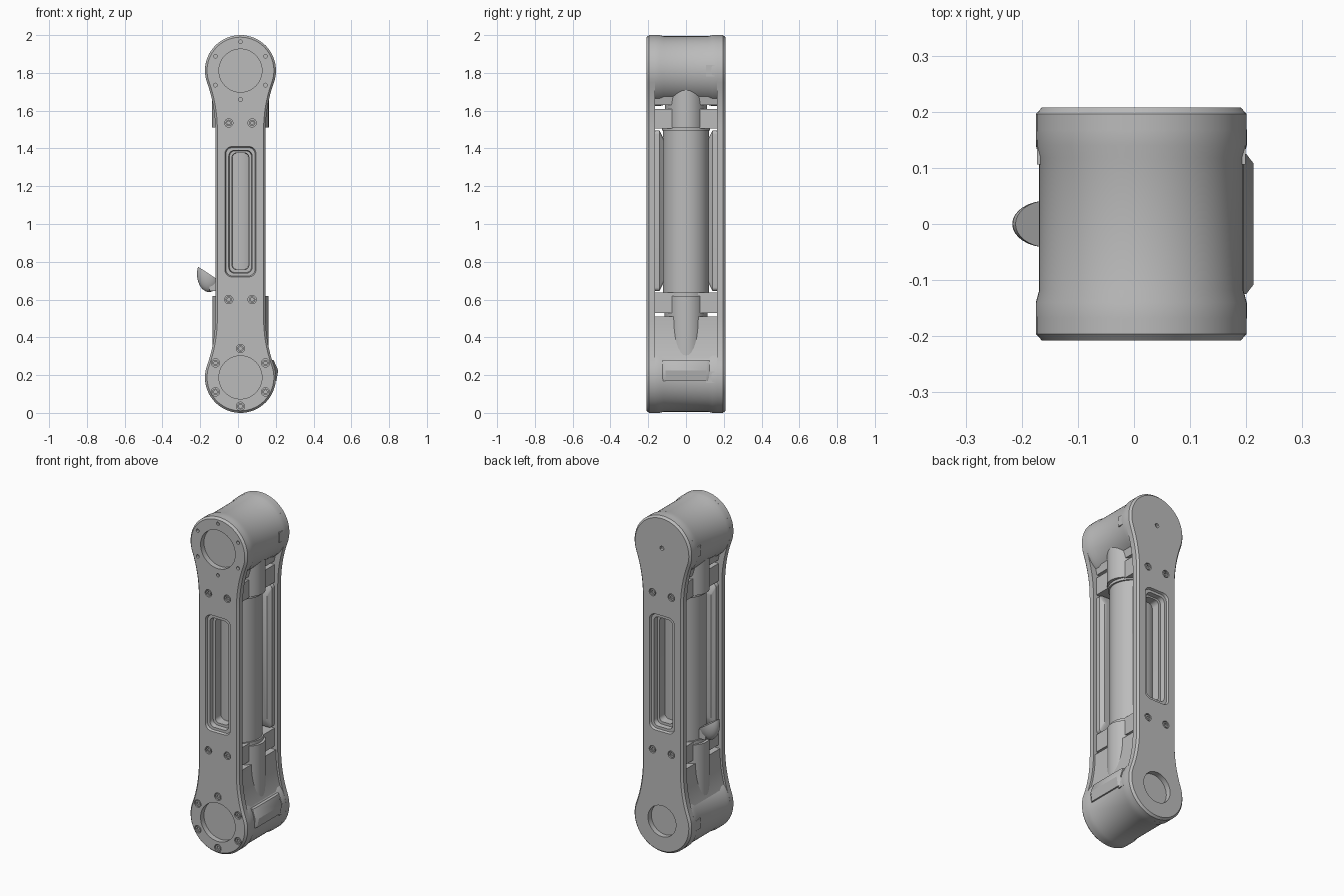
import bpy, bmesh
from math import sin, cos, pi, radians
from mathutils import Vector, Matrix

if "Cube" in bpy.data.objects:
    bpy.data.objects.remove(bpy.data.objects["Cube"])

XC = 0.013              # centre line of the link
LOW, HIGH = 0.188, 1.812  # joint axis heights
R, HALF = 0.188, 0.133  # joint radius, half width of the waist

grey = bpy.data.materials.new("machined grey")
grey.use_nodes = True
grey.diffuse_color = (0.5, 0.5, 0.5, 1)
grey.node_tree.nodes["Principled BSDF"].inputs["Base Color"].default_value = (0.5, 0.5, 0.5, 1)


def finish(bm, name, angle=30):
    bmesh.ops.recalc_face_normals(bm, faces=bm.faces)
    mesh = bpy.data.meshes.new(name)
    bm.to_mesh(mesh)
    bm.free()
    mesh.materials.append(grey)
    obj = bpy.data.objects.new(name, mesh)
    bpy.context.collection.objects.link(obj)
    bpy.ops.object.select_all(action='DESELECT')
    obj.select_set(True)
    bpy.context.view_layer.objects.active = obj
    bpy.ops.object.shade_smooth_by_angle(angle=radians(angle))
    return obj


def loft(bm, layers):
    """Skin (y, outline) layers, where each outline is a list of (x, z)."""
    rings = [[bm.verts.new((x, y, z)) for x, z in pts] for y, pts in layers]
    n = len(rings[0])
    for a, b in zip(rings, rings[1:]):
        for i in range(n):
            j = (i + 1) % n
            bm.faces.new((a[i], a[j], b[j], b[i]))
    bm.faces.new(rings[0])
    bm.faces.new(rings[-1])


def circle(x, z, r, n=48):
    return [(x + r * cos(2 * pi * i / n), z + r * sin(2 * pi * i / n)) for i in range(n)]


def round_rect(half, z0, z1, r, n=6):
    pts = []
    for k, (sx, z) in enumerate(((1, z1 - r), (-1, z1 - r), (-1, z0 + r), (1, z0 + r))):
        for i in range(n + 1):
            a = (k + i / n) * pi / 2
            pts.append((XC + sx * (half - r) + r * cos(a), z + r * sin(a)))
    return pts


def link_outline(inset=0.0):
    """Dog-bone outline: two round ends flowing into a straight waist."""
    r, w = R - inset, HALF - inset
    t = radians(-20)
    quarter = []
    tip = Vector((r * cos(t), HIGH + r * sin(t)))
    ctrl = Vector((w, tip.y - (tip.x - w) / sin(-t) * cos(t)))
    end = Vector((w, 1.49))
    for i in range(9):
        s = i / 8
        quarter.append(end * (1 - s) ** 2 + ctrl * 2 * s * (1 - s) + tip * s * s)
    for i in range(1, 20):
        a = t + (pi / 2 - t) * i / 19
        quarter.append(Vector((r * cos(a), HIGH + r * sin(a))))
    q = [(p.x, p.y) for p in quarter]
    top = q + [(-x, z) for x, z in reversed(q[:-1])]
    ring = top + [(-x, 2 - z) for x, z in top]
    return [(XC + x, z) for x, z in ring]


def box(bm, lo, hi):
    lo, hi = Vector(lo), Vector(hi)
    size = hi - lo
    bmesh.ops.create_cube(bm, size=1, matrix=Matrix.Translation((lo + hi) / 2)
                          @ Matrix.Diagonal((*size, 1)))


def cylinder(name, z0, z1, rx, ry):
    bm = bmesh.new()
    bmesh.ops.create_cone(bm, cap_ends=True, segments=48, radius1=1, radius2=1, depth=z1 - z0,
                          matrix=Matrix.Translation((XC, 0, (z0 + z1) / 2)) @ Matrix.Diagonal((rx, ry, 1, 1)))
    return finish(bm, name)


def cut(obj, cutter):
    mod = obj.modifiers.new("cut", 'BOOLEAN')
    mod.operation, mod.solver, mod.object = 'DIFFERENCE', 'EXACT', cutter
    bpy.ops.object.select_all(action='DESELECT')
    bpy.context.view_layer.objects.active = obj
    obj.select_set(True)
    bpy.ops.object.modifier_apply(modifier=mod.name)
    bpy.data.objects.remove(cutter)
    bpy.ops.object.shade_smooth_by_angle(angle=radians(30))


def bolt_circle(zc):
    return [(XC + 0.153 * cos(a), zc + 0.153 * sin(a)) for a in (radians(30 + 60 * i) for i in range(6))]


def side_plate(name, s, recesses, pinholes, screws):
    face = 0.208
    bm = bmesh.new()
    loft(bm, [(s * 0.165, link_outline()), (s * 0.196, link_outline()), (s * face, link_outline(0.011))])
    plate = finish(bm, name)
    # window, joint recesses and holes
    bm = bmesh.new()
    loft(bm, [(s * 0.22, round_rect(0.087, 0.715, 1.415, 0.04)),
              (s * 0.195, round_rect(0.077, 0.725, 1.405, 0.035)),
              (s * 0.195, round_rect(0.062, 0.74, 1.39, 0.03)),
              (s * 0.15, round_rect(0.056, 0.745, 1.385, 0.03))])
    for x, z, r in recesses:
        loft(bm, [(s * 0.22, circle(x, z, r)), (s * 0.176, circle(x, z, r))])
    for x, z, r in pinholes:
        loft(bm, [(s * 0.22, circle(x, z, r, 12)), (s * 0.19, circle(x, z, r, 12))])
    for x, z in screws:
        loft(bm, [(s * 0.22, circle(x, z, 0.022, 20)), (s * 0.195, circle(x, z, 0.022, 20))])
    cut(plate, finish(bm, name + "_cutter"))
    # socket head screws
    bm = bmesh.new()
    for x, z in screws:
        loft(bm, [(s * y, circle(x, z, r, 12)) for y, r in
                  ((0.19, 0.017), (0.206, 0.017), (0.206, 0.009), (0.198, 0.009))])
    finish(bm, name + "_screws")
    # window liner behind the plate
    bm = bmesh.new()
    loft(bm, [(s * 0.168, round_rect(0.112, 0.645, 1.495, 0.02)),
              (s * 0.14, round_rect(0.112, 0.645, 1.495, 0.02)),
              (s * 0.118, round_rect(0.095, 0.69, 1.45, 0.02))])
    liner = finish(bm, name + "_liner")
    bm = bmesh.new()
    loft(bm, [(s * 0.2, round_rect(0.046, 0.757, 1.378, 0.025)),
              (s * 0.1, round_rect(0.042, 0.76, 1.375, 0.025))])
    cut(liner, finish(bm, "liner_cutter"))


mid_screws = [(XC + dx, z) for dx in (-0.062, 0.062) for z in (0.6, 1.535)]
side_plate("front_plate", -1, [(XC, HIGH, 0.114), (XC, LOW, 0.114)],
           [(x, z, 0.01) for x, z in bolt_circle(HIGH)], mid_screws + bolt_circle(LOW))
side_plate("back_plate", 1, [(XC, LOW, 0.092)], [(XC, HIGH, 0.013)], mid_screws)

# joint drums with flared rims
for name, z in (("upper_drum", HIGH), ("lower_drum", LOW)):
    bm = bmesh.new()
    loft(bm, [(y, circle(XC, z, r, 64)) for y, r in
              ((-0.168, R), (-0.14, R), (-0.118, 0.182), (0.118, 0.182), (0.14, R), (0.168, R))])
    finish(bm, name, 40)
    # square tab on both flanks
    bm = bmesh.new()
    box(bm, (XC - 0.186, 0.106, z - 0.03), (XC + 0.186, 0.15, z + 0.03))
    finish(bm, name + "_tabs")

# webs joining the plates beside the drums
for name, inset, keep in (("lower_web", 0.012, lambda z: z < 0.54), ("upper_web", 0.035, lambda z: z > 1.6)):
    bm = bmesh.new()
    pts = [p for p in link_outline(inset) if keep(p[1])]
    loft(bm, [(-0.167, pts), (0.167, pts)])
    finish(bm, name)

# central tube, its necks and mounting blocks
cylinder("tube", 0.6, 1.53, 0.122, 0.122)
cylinder("upper_neck", 1.51, 1.8, 0.15, 0.112)
cylinder("lower_neck", 0.2, 0.62, 0.148, 0.114)
cylinder("upper_collar", 1.495, 1.515, 0.132, 0.128)
cylinder("lower_collar", 0.615, 0.64, 0.132, 0.122)
for name, z0, z1 in (("lower_mount", 0.53, 0.637), ("upper_mount", 1.505, 1.61)):
    bm = bmesh.new()
    box(bm, (XC - 0.112, -0.167, z0), (XC + 0.112, 0.167, z1))
    finish(bm, name)

# wedge-shaped connector pad on the lower drum
bm = bmesh.new()
wide = [(0.1, 0.28), (0.183, 0.28), (0.2, 0.225), (0.194, 0.17), (0.1, 0.17)]
slim = [(0.1, 0.28), (0.188, 0.28), (0.213, 0.225), (0.203, 0.17), (0.1, 0.17)]
loft(bm, [(-0.125, wide), (-0.108, slim), (0.108, slim), (0.125, wide)])
finish(bm, "connector_pad")

# release knob: lower part of an egg, sliced at a slant
bm = bmesh.new()
bmesh.ops.create_uvsphere(bm, u_segments=32, v_segments=20, radius=1,
                          matrix=Matrix.Translation((-0.153, 0, 0.735)) @ Matrix.Diagonal((0.064, 0.042, 0.095, 1)))
bmesh.ops.bisect_plane(bm, geom=bm.verts[:] + bm.edges[:] + bm.faces[:], plane_co=(-0.205, 0, 0.77),
                       plane_no=(0.55, 0, 0.83), clear_outer=True)
bmesh.ops.holes_fill(bm, edges=[e for e in bm.edges if e.is_boundary])
finish(bm, "knob")
bm = bmesh.new()
box(bm, (-0.15, -0.03, 0.645), (-0.08, 0.03, 0.7))
finish(bm, "knob_stem")
